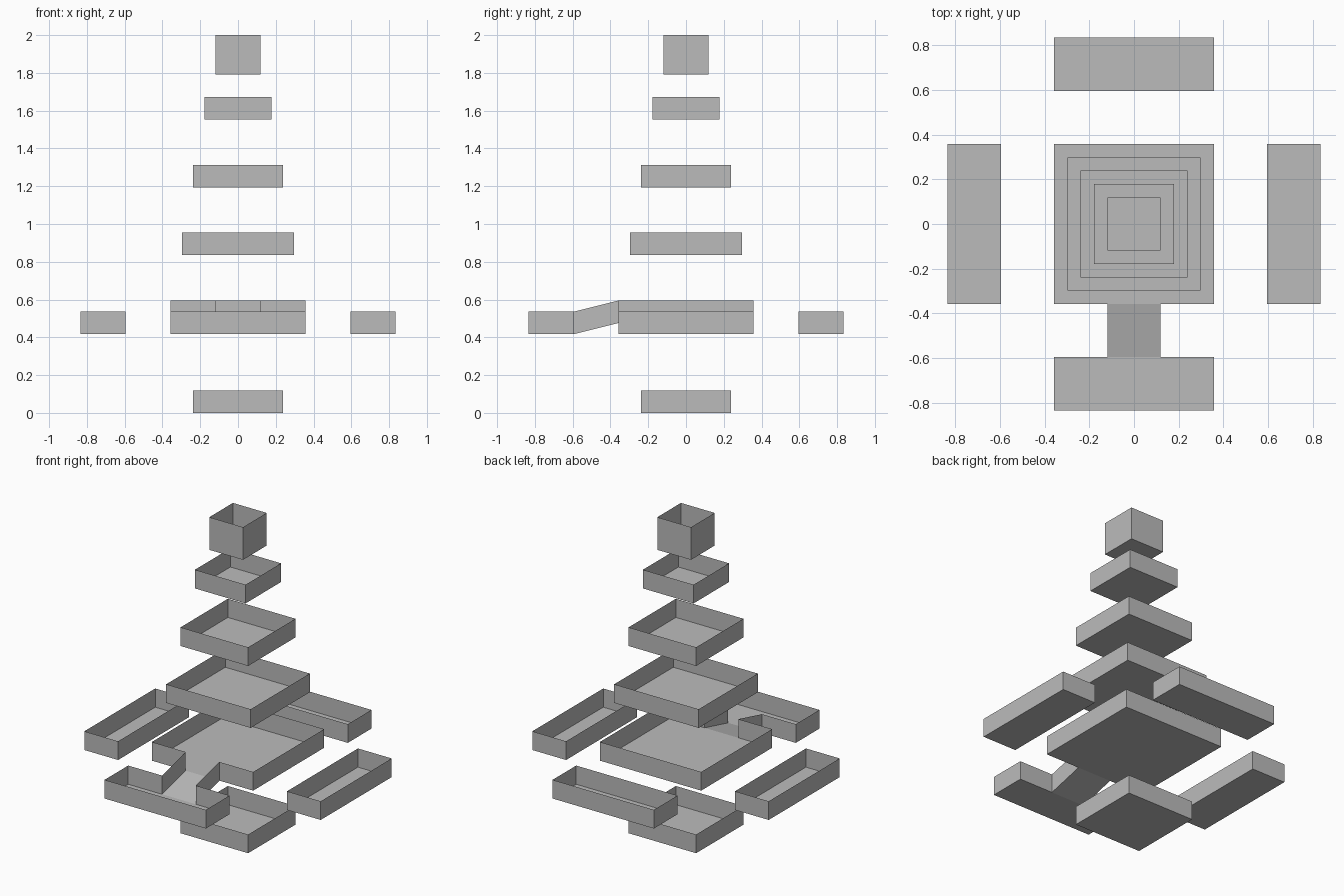
import bpy
import bmesh
from mathutils import Vector

cube = bpy.data.objects.get("Cube")
if cube:
    bpy.data.objects.remove(cube)

U = 2 / 16.8      # one module: wall height and half the gangway width
GAP = U

grey = bpy.data.materials.new("plain grey")
grey.use_nodes = True
grey.diffuse_color = (0.5, 0.5, 0.5, 1)
grey.node_tree.nodes["Principled BSDF"].inputs["Base Color"].default_value = (0.5, 0.5, 0.5, 1)


def open_tray(name, outline, height=U, open_edges=()):
    """Floor from a counter-clockwise outline, thin walls on every edge not listed as open."""
    centre = sum((Vector(p) for p in outline), Vector()) / len(outline)
    bm = bmesh.new()
    low = [bm.verts.new(Vector(p) - centre) for p in outline]
    high = [bm.verts.new(v.co + Vector((0, 0, height))) for v in low]
    bm.faces.new(low[::-1])
    for i in range(len(low)):
        j = (i + 1) % len(low)
        if i not in open_edges:
            bm.faces.new((low[i], low[j], high[j], high[i]))
    mesh = bpy.data.meshes.new(name)
    bm.to_mesh(mesh)
    bm.free()
    mesh.materials.append(grey)
    obj = bpy.data.objects.new(name, mesh)
    obj.location = centre
    bpy.context.collection.objects.link(obj)


def rectangle(x0, x1, y0, y1, z):
    return [(x0, y0, z), (x1, y0, z), (x1, y1, z), (x0, y1, z)]


# Square trays stacked on the centre line: name, half width, floor height, wall height
for name, half, z, height in (
    ("base_tray", 2 * U, 0, U),
    ("lower_tier", 2.5 * U, 0.837, U),
    ("middle_tier", 2 * U, 1.193, U),
    ("upper_tier", 1.5 * U, 1.553, U),
    ("top_box", U, 1.792, 0.208),
):
    open_tray(name, rectangle(-half, half, -half, half, z), height)

# Main deck with a gateway in its front wall
W, NEAR, FAR = 3 * U, 5 * U, 7 * U
DECK_Z, SIDE_Z = 4 * U, 3.5 * U
deck = rectangle(-W, W, -W, W, DECK_Z)
deck[1:1] = [(-GAP, -W, DECK_Z), (GAP, -W, DECK_Z)]
open_tray("main_deck", deck, open_edges=(1,))

# Outer trays around the deck
for name, side in (("right_tray", -1), ("left_tray", 1)):
    x0, x1 = sorted((side * NEAR, side * FAR))
    open_tray(name, rectangle(x0, x1, -W, W, SIDE_Z))
open_tray("back_tray", rectangle(-W, W, NEAR, FAR, SIDE_Z))

# Front tray with a gateway in its rear wall
front = rectangle(-W, W, -FAR, -NEAR, SIDE_Z)
front[3:3] = [(GAP, -NEAR, SIDE_Z), (-GAP, -NEAR, SIDE_Z)]
open_tray("front_tray", front, open_edges=(3,))

# Sloping walled ramp joining the two gateways
ramp = [(-GAP, -NEAR, SIDE_Z), (GAP, -NEAR, SIDE_Z), (GAP, -W, DECK_Z), (-GAP, -W, DECK_Z)]
open_tray("ramp", ramp, open_edges=(0, 2))
